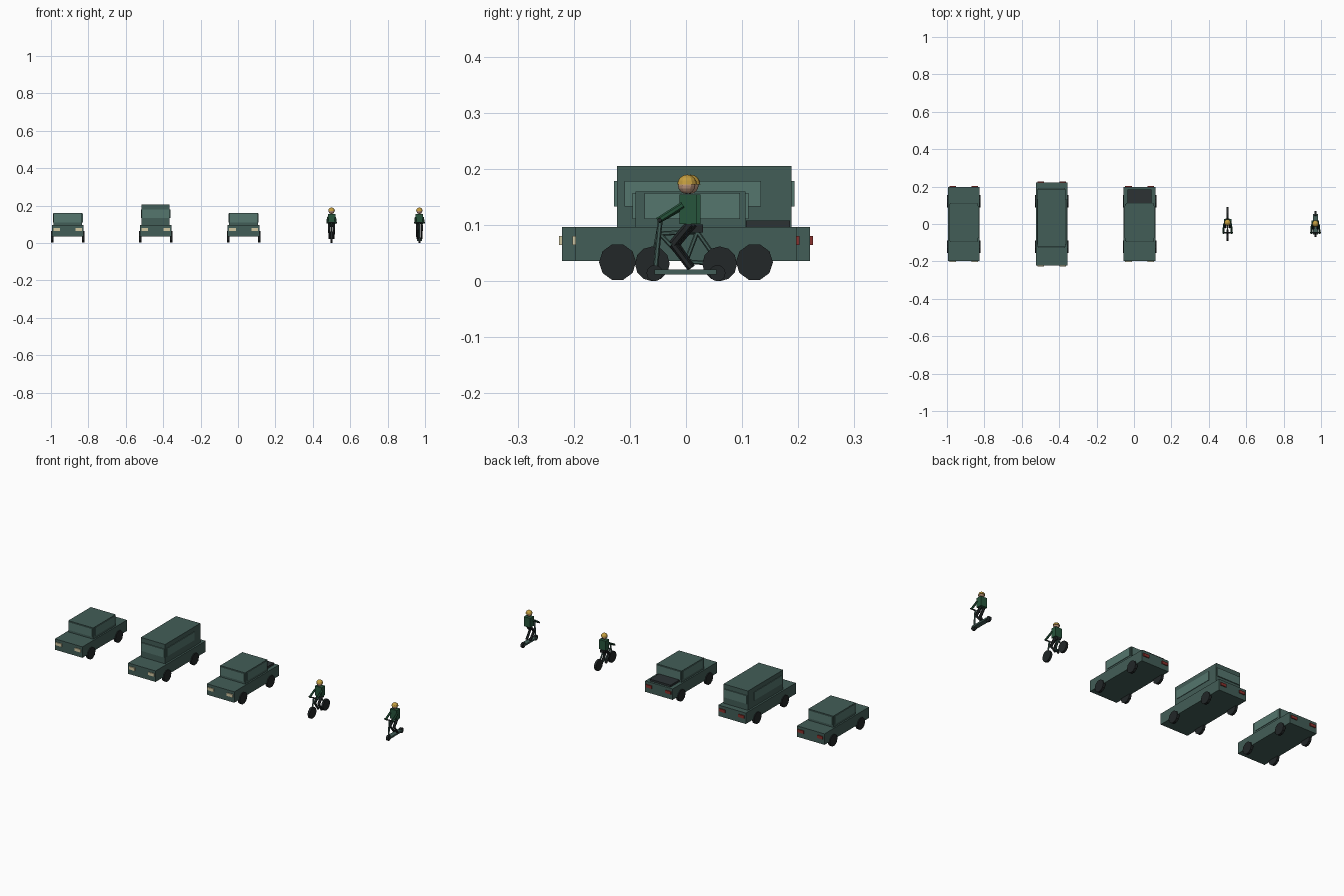
import bpy, bmesh
from math import pi
from mathutils import Matrix, Vector

if "Cube" in bpy.data.objects:
    bpy.data.objects.remove(bpy.data.objects["Cube"])


def material(name, rgb):
    m = bpy.data.materials.new(name)
    m.diffuse_color = (*rgb, 1)
    m.use_nodes = True
    m.node_tree.nodes["Principled BSDF"].inputs["Base Color"].default_value = m.diffuse_color
    return m


PAINT = material("paint", (0.055, 0.11, 0.095))
GLASS = material("glass", (0.09, 0.18, 0.155))
DARK = material("dark", (0.016, 0.02, 0.021))
BED = material("bed", (0.025, 0.032, 0.034))
LAMP = material("lamp", (0.65, 0.58, 0.36))
RED = material("red", (0.25, 0.03, 0.025))
SHIRT = material("shirt", (0.02, 0.09, 0.045))
SKIN = material("skin", (0.5, 0.3, 0.2))
HELMET = material("helmet", (0.55, 0.34, 0.05))


def finish(name, bm, mat):
    me = bpy.data.meshes.new(name)
    bm.to_mesh(me)
    bm.free()
    me.materials.append(mat)
    ob = bpy.data.objects.new(name, me)
    bpy.context.collection.objects.link(ob)
    return ob


def box(name, x, y, z, mat):
    """Box from (min, max) ranges."""
    lo, hi = Vector((x[0], y[0], z[0])), Vector((x[1], y[1], z[1]))
    bm = bmesh.new()
    bmesh.ops.create_cube(bm, size=1, matrix=Matrix.Translation((lo + hi) / 2)
                          @ Matrix.Diagonal((*(hi - lo), 1)))
    return finish(name, bm, mat)


def wheel(name, x, y, z, r, width, sides):
    bm = bmesh.new()
    bmesh.ops.create_cone(bm, cap_ends=True, segments=sides, radius1=r, radius2=r, depth=width,
                          matrix=Matrix.Translation((x, y, z)) @ Matrix.Rotation(pi / 2, 4, 'Y'))
    return finish(name, bm, DARK)


def rod(name, a, b, r, mat, sides=6):
    a, b = Vector(a), Vector(b)
    d = b - a
    bm = bmesh.new()
    bmesh.ops.create_cone(bm, cap_ends=True, segments=sides, radius1=r, radius2=r, depth=d.length,
                          matrix=Matrix.Translation((a + b) / 2)
                          @ d.to_track_quat('Z', 'Y').to_matrix().to_4x4())
    return finish(name, bm, mat)


def ball(name, c, r, mat, half=False):
    bm = bmesh.new()
    bmesh.ops.create_uvsphere(bm, u_segments=12, v_segments=8, radius=r)
    if half:
        bmesh.ops.bisect_plane(bm, geom=bm.verts[:] + bm.edges[:] + bm.faces[:], dist=1e-5,
                               plane_co=(0, 0, 0), plane_no=(0, 0, -1), clear_outer=True)
        bmesh.ops.holes_fill(bm, edges=[e for e in bm.edges if e.is_boundary], sides=0)
    bmesh.ops.translate(bm, verts=bm.verts[:], vec=c)
    return finish(name, bm, mat)


def vehicle(kind, cx, half_len, cabin_y, top, cabin_hw, glass_y, glass_z):
    hw = 0.085
    # lower body and cabin
    box(kind + "_body", (cx - hw, cx + hw), (-half_len, half_len), (0.036, 0.097), PAINT)
    box(kind + "_cabin", (cx - cabin_hw, cx + cabin_hw), cabin_y, (0.097, top), PAINT)
    # front and rear glass
    gw = cabin_hw - 0.004
    for n, y, s in (("windshield", cabin_y[0], -1), ("rear_window", cabin_y[1], 1)):
        box(f"{kind}_{n}", (cx - gw, cx + gw), sorted((y - s * 0.002, y + s * 0.005)), glass_z, GLASS)
    for s, side in ((-1, "left"), (1, "right")):
        # side glass
        box(f"{kind}_{side}_window", sorted((cx + s * (cabin_hw - 0.003), cx + s * (cabin_hw + 0.003))),
            glass_y, glass_z, GLASS)
        # lamps at both ends
        lx = sorted((cx + s * 0.041, cx + s * 0.077))
        box(f"{kind}_{side}_headlight", lx, (-half_len - 0.005, -half_len + 0.002), (0.065, 0.081), LAMP)
        box(f"{kind}_{side}_taillight", lx, (half_len - 0.002, half_len + 0.005), (0.065, 0.081), RED)
        for y in (-0.122, 0.122):
            wheel(f"{kind}_{side}_wheel", cx + s * 0.083, y, 0.034, 0.033, 0.014, 10)


def rider(kind, cx, y, feet):
    # torso, hips, head and helmet
    box(kind + "_rider_torso", (cx - 0.02, cx + 0.02), (y - 0.016, y + 0.016), (0.102, 0.155), SHIRT)
    ball(kind + "_rider_head", (cx, y - 0.003, 0.171), 0.0155, SKIN)
    ball(kind + "_rider_helmet", (cx, y - 0.002, 0.1725), 0.0175, HELMET, half=True)
    for s in (-1, 1):
        # arm to the handlebar, bent leg
        rod(kind + "_rider_arm", (cx + s * 0.02, y - 0.01, 0.136), (cx + s * 0.022, -0.05, 0.108), 0.0055, SHIRT)
        knee = (cx + s * 0.012, y - 0.028, 0.066)
        rod(kind + "_rider_thigh", (cx + s * 0.011, y + 0.003, 0.103), knee, 0.0075, DARK)
        rod(kind + "_rider_shin", knee, (cx + s * 0.011, feet, 0.024), 0.0065, DARK)


# cars, van and pickup
vehicle("car", -0.91, 0.197, (-0.09, 0.108), 0.16, 0.077, (-0.074, 0.096), (0.111, 0.157))
vehicle("van", -0.44, 0.221, (-0.123, 0.188), 0.205, 0.075, (-0.11, 0.134), (0.133, 0.179))
vehicle("pickup", 0.03, 0.197, (-0.09, 0.106), 0.16, 0.077, (-0.074, 0.096), (0.111, 0.157))
box("pickup_bed", (-0.034, 0.094), (0.107, 0.185), (0.095, 0.108), BED)

# bicycle
B = 0.5
rear, front, crank = (B, 0.06, 0.031), (B, -0.06, 0.031), (B, 0.0, 0.035)
seat, head = (B, 0.02, 0.088), (B, -0.047, 0.085)
for n, p in (("rear", rear), ("front", front)):
    wheel(f"bicycle_{n}_wheel", *p, 0.031, 0.012, 12)
for n, a, b in (("chain_stay", rear, crank), ("seat_stay", rear, seat), ("seat_tube", crank, seat),
                ("top_tube", seat, head), ("down_tube", crank, head), ("fork", front, (B, -0.045, 0.11))):
    rod("bicycle_" + n, a, b, 0.004, PAINT)
rod("bicycle_handlebar", (B - 0.028, -0.047, 0.109), (B + 0.028, -0.047, 0.109), 0.004, DARK)
box("bicycle_saddle", (B - 0.01, B + 0.01), (0.008, 0.03), (0.087, 0.101), DARK)
rider("bicycle", B, 0.01, 0.01)

# kick scooter
S = 0.97
for n, y in (("front", -0.056), ("rear", 0.056)):
    wheel(f"scooter_{n}_wheel", S, y, 0.0145, 0.0145, 0.012, 12)
box("scooter_deck", (S - 0.013, S + 0.013), (-0.056, 0.054), (0.012, 0.021), PAINT)
rod("scooter_stem", (S, -0.055, 0.016), (S, -0.046, 0.109), 0.0045, PAINT)
rod("scooter_handlebar", (S - 0.03, -0.047, 0.109), (S + 0.03, -0.047, 0.109), 0.004, DARK)
rider("scooter", S, 0.004, 0.008)
